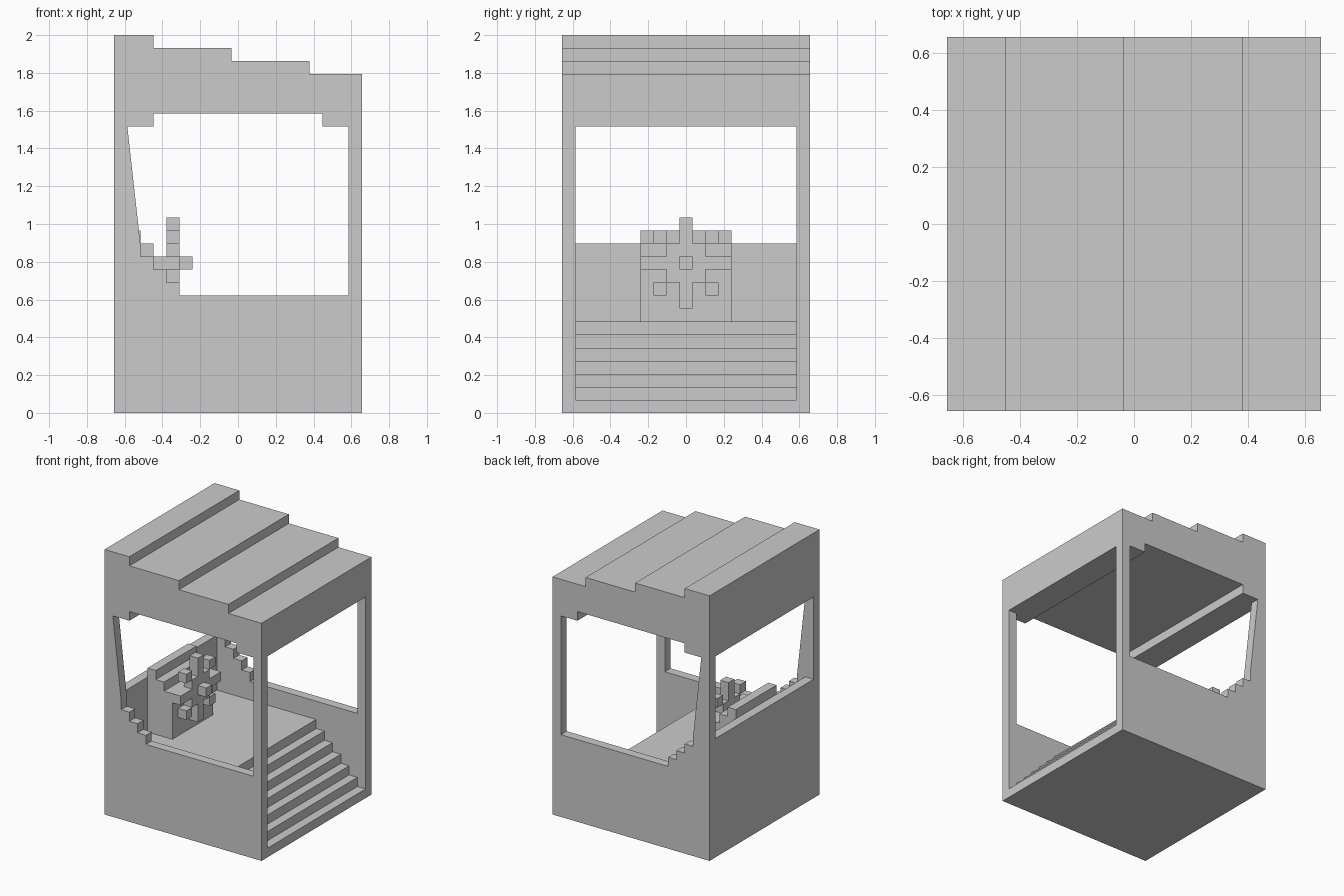
import bpy, bmesh
from mathutils import Vector

if "Cube" in bpy.data.objects:
    bpy.data.objects.remove(bpy.data.objects["Cube"])

U = 2 / 29                              # one block; the model is 19 x 19 x 29 blocks
ORIGIN = Vector((9.5, 9.5, 0))


def extrude(name, profile, axis, start, end):
    """Extrude a profile along y (points are x, z) or along x (points are y, z)."""
    bm = bmesh.new()

    def place(a, b, d):
        v = Vector((a, d, b)) if axis == 'Y' else Vector((d, a, b))
        return bm.verts.new((v - ORIGIN) * U)

    near = [place(a, b, start) for a, b in profile]
    far = [place(a, b, end) for a, b in profile]
    bm.faces.new(near)
    bm.faces.new(far[::-1])
    n = len(profile)
    for i in range(n):
        j = (i + 1) % n
        bm.faces.new((near[j], near[i], far[i], far[j]))
    bmesh.ops.recalc_face_normals(bm, faces=bm.faces)
    mesh = bpy.data.meshes.new(name)
    bm.to_mesh(mesh)
    bm.free()
    obj = bpy.data.objects.new(name, mesh)
    bpy.context.collection.objects.link(obj)
    return obj


def box(name, x0, x1, y0, y1, z0, z1):
    return extrude(name, [(x0, z0), (x1, z0), (x1, z1), (x0, z1)], 'Y', y0, y1)


# Side walls: low wall with stepped corner and the two posts
wall = [(0, 0), (19, 0), (19, 22), (18, 22), (18, 9)]
for i in range(4):
    wall += [(5 - i, 9 + i), (5 - i, 10 + i)]
wall += [(1, 22), (0, 22)]
extrude("front_side_wall", wall, 'Y', 0, 1)
extrude("back_side_wall", wall, 'Y', 18, 19)

# Closed end wall
box("end_wall", 0, 1, 1, 18, 0, 13)

# Deck with stairs going down to the entrance
deck = [(1, 0), (19, 0), (19, 1)]
for i in range(6):
    deck += [(18 - i, 1 + i), (18 - i, 2 + i)]
deck += [(1, 7)]
extrude("deck_and_stairs", deck, 'Y', 1, 18)

# Stepped roof with a beam under each end
roof = [(0, 22), (3, 22), (3, 23), (16, 23), (16, 22), (19, 22), (19, 26),
        (15, 26), (15, 27), (9, 27), (9, 28), (3, 28), (3, 29), (0, 29)]
extrude("stepped_roof", roof, 'Y', 0, 19)

# Stepped console
console = [(1, 7), (4, 7), (4, 12), (3, 12), (3, 13), (2, 13), (2, 14), (1, 14)]
extrude("console", console, 'Y', 6, 13)

# Steering wheel: four spokes around a square centre
CY, CZ = 9.5, 11.5
quarter = [(3.5, -.5), (3.5, .5), (1.5, .5), (1.5, 1.5), (.5, 1.5)]
wheel = []
for k in range(4):
    wheel += [(CY + a, CZ + b) for a, b in quarter]
    quarter = [(-b, a) for a, b in quarter]
extrude("steering_wheel", wheel, 'X', 4, 5)

# Diagonal wheel handles and hub
for dy in (-2, 2):
    for dz in (-2, 2):
        y, z = CY + dy, CZ + dz
        box("wheel_handle", 4, 5, y - .5, y + .5, z - .5, z + .5)
box("wheel_hub", 5, 6, CY - .5, CY + .5, CZ - .5, CZ + .5)
